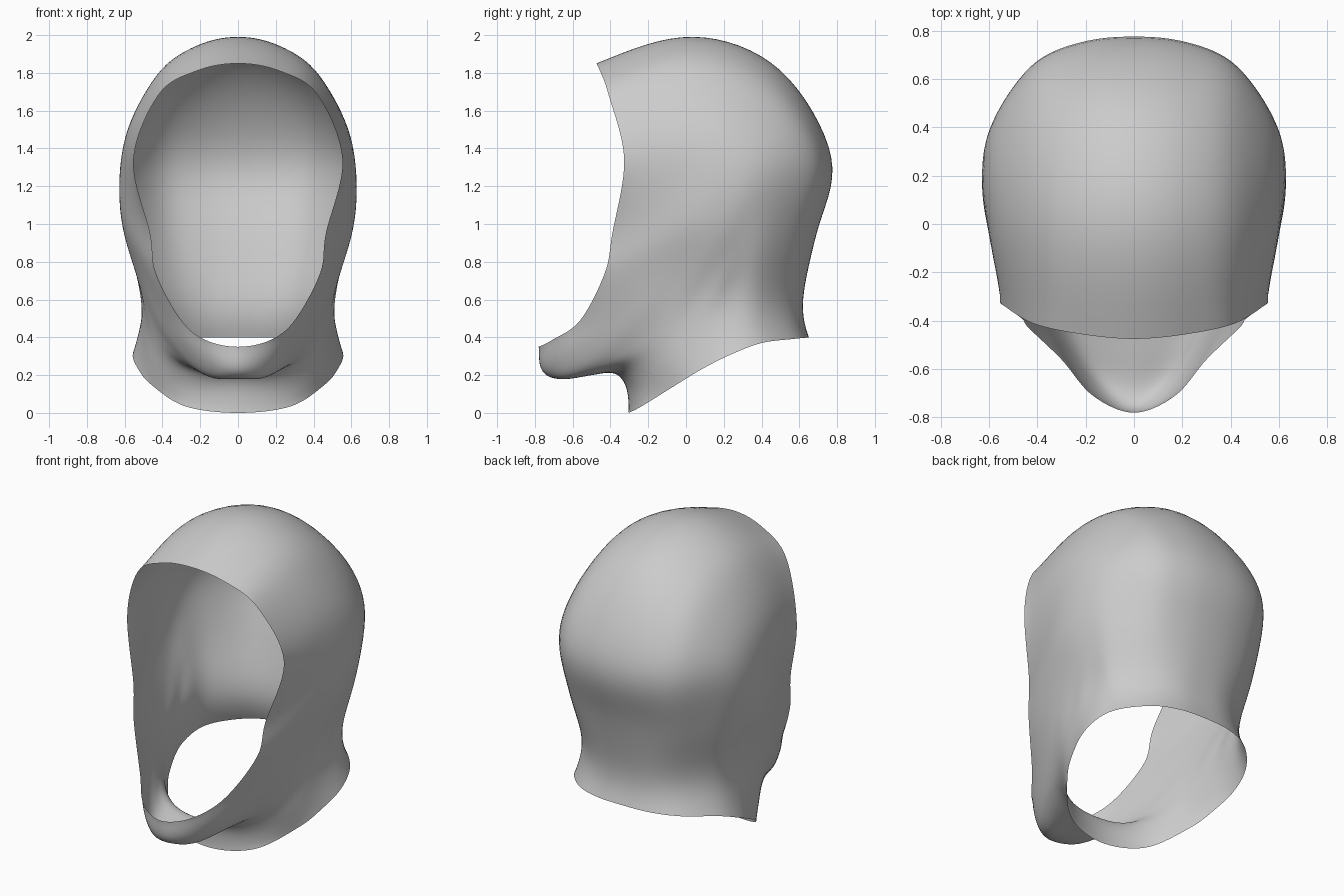
import bpy, bmesh
from mathutils import Vector

if "Cube" in bpy.data.objects:
    bpy.data.objects.remove(bpy.data.objects["Cube"])

# Centre-line profiles (y, z): under the chin, and over the crown to the nape
CHIN = [(-.78, .35), (-.77, .225), (-.68, .18), (-.5, .203), (-.38, .21), (-.32, .14), (-.305, 0)]
CROWN = [(-.475, 1.85), (.04, 2.0), (.5, 1.825), (.78, 1.35), (.69, .95), (.618, .6), (.65, .40)]

# Side lines (x, y, z), each running from the face opening to the neck opening
LOWER_SIDES = [
    # chin side
    [(.17, -.71, .385), (.185, -.68, .29), (.18, -.62, .205), (.22, -.47, .22),
     (.25, -.33, .235), (.27, -.255, .15), (.28, -.235, .035)],
    # jaw
    [(.30, -.56, .49), (.35, -.45, .47), (.405, -.31, .46), (.43, -.2, .43),
     (.445, -.13, .35), (.455, -.09, .26), (.46, -.05, .15)],
    # lower cheek
    [(.435, -.43, .74), (.48, -.3, .75), (.525, -.12, .77), (.535, .02, .73),
     (.51, .08, .62), (.505, .08, .45), (.53, .09, .235)],
    # cheek
    [(.465, -.39, .95), (.56, -.15, 1.03), (.618, .05, 1.07), (.615, .2, 1.0),
     (.555, .25, .82), (.502, .22, .58), (.557, .24, .31)],
]
UPPER_SIDES = [
    # temple
    [(.553, -.327, 1.34), (.592, -.05, 1.45), (.603, .2, 1.45), (.60, .40, 1.28),
     (.54, .42, .95), (.475, .37, .61), (.51, .40, .37)],
    # upper forehead
    [(.42, -.41, 1.685), (.43, .04, 1.80), (.43, .44, 1.655), (.43, .66, 1.33),
     (.38, .60, .95), (.33, .525, .61), (.36, .563, .391)],
    # brow
    [(.22, -.455, 1.81), (.22, .04, 1.952), (.22, .49, 1.782), (.22, .757, 1.345),
     (.2, .67, .95), (.17, .602, .60), (.19, .635, .398)],
]


def spline(p, before, after, steps):
    """Smooth curve through p, with given phantom end points."""
    q = [before] + p + [after]
    out = []
    for i in range(1, len(q) - 2):
        a, b, c, d = q[i - 1:i + 3]
        for k in range(steps):
            t = k / steps
            out.append(.5 * (2 * b + (c - a) * t + (2 * a - 5 * b + 4 * c - d) * t * t
                             + (3 * b - a - 3 * c + d) * t ** 3))
    return out + [p[-1].copy()]


def extend(a, b, c):
    return 2.5 * a - 2 * b + .5 * c


def flip(v):
    return Vector((-v.x, v.y, v.z))


# Lines lengthways, then curves across them from chin to crown, closed by mirroring
lines = [[(0, y, z) for y, z in CHIN]] + LOWER_SIDES + UPPER_SIDES + [[(0, y, z) for y, z in CROWN]]
rays = []
for line in lines:
    p = [Vector(v) for v in line]
    rays.append(spline(p, extend(*p[:3]), extend(*p[:-4:-1]), 8))
rings = []
for r in zip(*rays):
    half = spline(list(r), flip(r[1]), flip(r[-2]), 8)
    rings.append(half + [flip(v) for v in half[-2:0:-1]])

# Hood surface
bm = bmesh.new()
grid = [[bm.verts.new(p) for p in ring] for ring in rings]
n = len(grid[0])
for r0, r1 in zip(grid, grid[1:]):
    for j in range(n):
        k = (j + 1) % n
        bm.faces.new((r0[j], r1[j], r1[k], r0[k]))

# Relax the inside of the surface, keeping both openings
inner = [v for row in grid[1:-1] for v in row]
for _ in range(10):
    bmesh.ops.smooth_vert(bm, verts=inner, factor=.5, use_axis_x=True, use_axis_y=True, use_axis_z=True)
bm.normal_update()
if grid[len(grid) // 2][n // 2].normal.y < 0:
    bmesh.ops.reverse_faces(bm, faces=bm.faces[:])
for f in bm.faces:
    f.smooth = True

mesh = bpy.data.meshes.new("hood")
bm.to_mesh(mesh)
bm.free()
hood = bpy.data.objects.new("hood", mesh)
bpy.context.collection.objects.link(hood)
